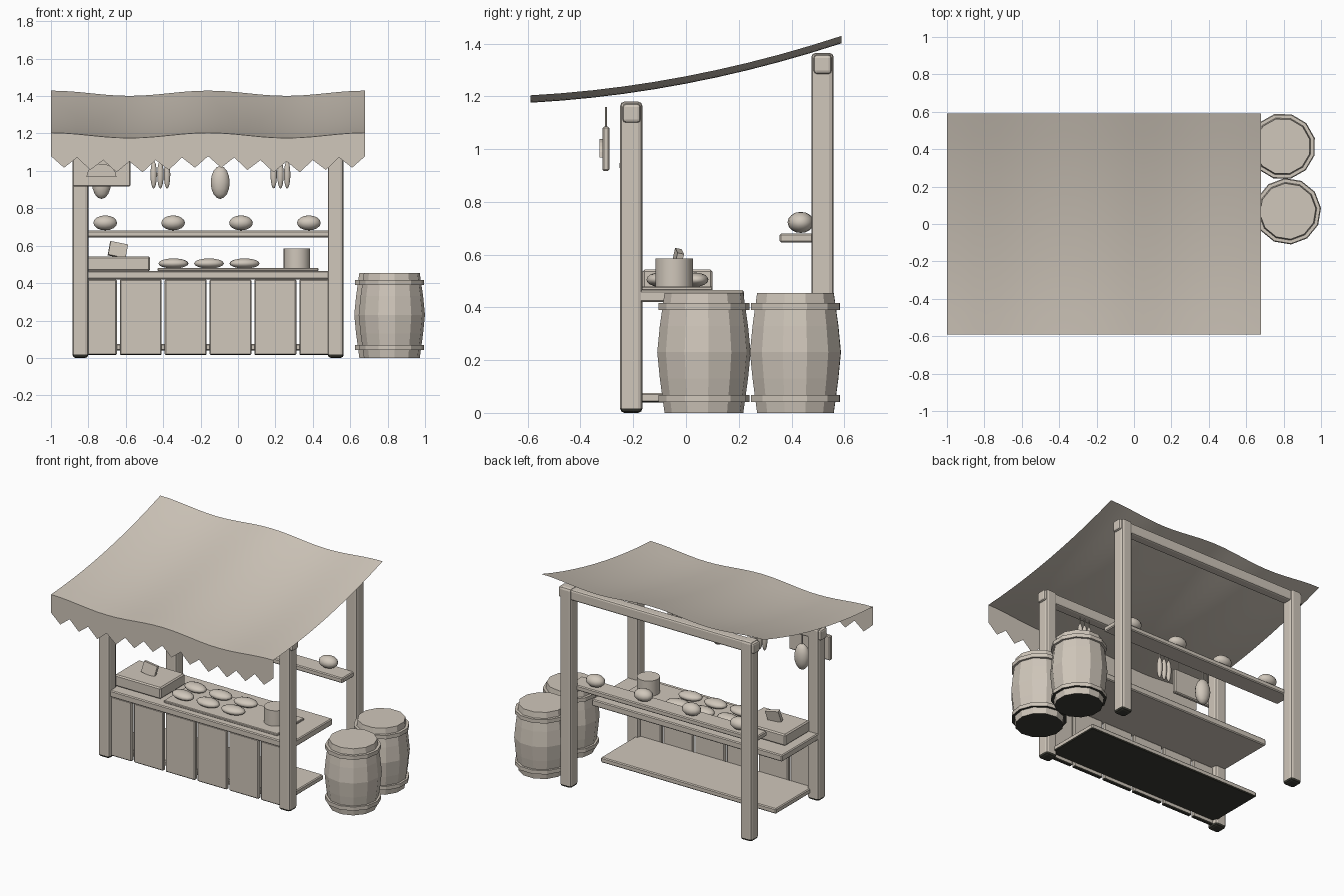
import bpy, bmesh, math

if "Cube" in bpy.data.objects:
    bpy.data.objects.remove(bpy.data.objects["Cube"])

mat = bpy.data.materials.new("warm_beige")
mat.diffuse_color = (0.63, 0.57, 0.495, 1)
mat.use_nodes = True
mat.node_tree.nodes["Principled BSDF"].inputs["Base Color"].default_value = mat.diffuse_color
dark = bpy.data.materials.new("grimy_black")
dark.diffuse_color = (0.045, 0.045, 0.035, 1)
dark.use_nodes = True
dark.node_tree.nodes["Principled BSDF"].inputs["Base Color"].default_value = dark.diffuse_color


def finish(bm, name, loc=(0, 0, 0), smooth=False, angle=None):
    # faces that look down close to the ground are dark
    bm.normal_update()
    for f in bm.faces:
        if f.normal.z < -0.3 and f.calc_center_median().z + loc[2] < 0.06:
            f.material_index = 1
    me = bpy.data.meshes.new(name)
    bm.to_mesh(me)
    bm.free()
    me.materials.append(mat)
    me.materials.append(dark)
    ob = bpy.data.objects.new(name, me)
    ob.location = loc
    bpy.context.scene.collection.objects.link(ob)
    for p in me.polygons:
        p.use_smooth = smooth
    if angle:
        me.set_sharp_from_angle(angle=math.radians(angle))
    return ob


def box(name, x0, x1, y0, y1, z0, z1, bevel=0.006, rot=(0, 0, 0), seg=1):
    bm = bmesh.new()
    bmesh.ops.create_cube(bm, size=1)
    bmesh.ops.scale(bm, vec=(x1 - x0, y1 - y0, z1 - z0), verts=bm.verts)
    if bevel:
        bmesh.ops.bevel(bm, geom=bm.edges[:], offset=bevel, segments=seg, profile=0.5,
                        affect='EDGES')
    ob = finish(bm, name, ((x0 + x1) / 2, (y0 + y1) / 2, (z0 + z1) / 2))
    ob.rotation_euler = rot
    return ob


def blob(name, c, r, seg=14, rings=8, rz=0):
    bm = bmesh.new()
    bmesh.ops.create_uvsphere(bm, u_segments=seg, v_segments=rings, radius=1)
    bmesh.ops.scale(bm, vec=r, verts=bm.verts)
    finish(bm, name, c, True).rotation_euler = (0, 0, rz)


def lathe(name, prof, sides, c, rz=0, smooth=False):
    # closed solid turned from (radius, height) points
    bm = bmesh.new()
    rings = [[bm.verts.new((r * math.cos(2 * math.pi * i / sides),
                            r * math.sin(2 * math.pi * i / sides), z))
              for i in range(sides)] for r, z in prof]
    for a, b in zip(rings, rings[1:]):
        for i in range(sides):
            j = (i + 1) % sides
            bm.faces.new((a[i], a[j], b[j], b[i]))
    bm.faces.new(rings[0][::-1])
    bm.faces.new(rings[-1])
    finish(bm, name, c, smooth, 30 if smooth else None).rotation_euler = (0, 0, rz)


# posts and top beams
for side, x in (("left", -0.885), ("right", 0.48)):
    box(f"front_post_{side}", x, x + 0.085, -0.25, -0.165, 0, 1.18, 0.017, seg=2)
    box(f"back_post_{side}", x, x + 0.085, 0.475, 0.56, 0, 1.365, 0.017, seg=2)
box("front_beam", -0.90, 0.58, -0.24, -0.172, 1.10, 1.172, 0.012, seg=2)
box("back_beam", -0.90, 0.58, 0.484, 0.552, 1.285, 1.358, 0.012, seg=2)

# counter, lower shelf, back shelf
box("countertop", -0.88, 0.56, -0.235, 0.22, 0.42, 0.465)
box("lower_shelf", -0.82, 0.505, -0.20, 0.20, 0.04, 0.075)
box("back_shelf", -0.86, 0.54, 0.355, 0.485, 0.645, 0.68)
for i in range(6):
    x = -0.88 + 0.24 * i
    box(f"front_plank_{i}", x + 0.008, x + 0.232, -0.225, -0.197, 0.015, 0.42)


# cloth canopy with a toothed valance
def cloth(x, y):
    return 1.262 + 0.191 * y + 0.116 * y * y + 0.014 * math.cos(2 * math.pi * (x + 1) / 0.84)


NX, NY = 24, 10
xs = [-1 + 1.68 * i / NX for i in range(NX + 1)]
bm = bmesh.new()
grid = [[bm.verts.new((x, y, cloth(x, y))) for x in xs]
        for y in [-0.59 + 1.18 * j / NY for j in range(NY + 1)]]
for a, b in zip(grid, grid[1:]):
    for i in range(NX):
        bm.faces.new((a[i], a[i + 1], b[i + 1], b[i]))
finish(bm, "canopy", smooth=True)
bm = bmesh.new()
top = [bm.verts.new((x, -0.59, cloth(x, -0.59))) for x in xs]
low = [bm.verts.new((x, -0.59, cloth(x, -0.59) - (0.185 if i % 2 else 0.125)))
       for i, x in enumerate(xs)]
for i in range(NX):
    bm.faces.new((low[i], low[i + 1], top[i + 1], top[i]))
finish(bm, "valance")

# barrels with hoops
for n, (x, y, rz) in enumerate(((0.8225, 0.068, 0.1), (0.794, 0.415, 0.25))):
    c = (x, y, 0)
    lathe(f"barrel_{n}", [(0.15, 0), (0.168, 0.13), (0.178, 0.23), (0.168, 0.33), (0.15, 0.455)],
          12, c, rz)
    for k, z in enumerate((0.042, 0.39)):
        lathe(f"barrel_{n}_hoop_{k}", [(0.174, z), (0.174, z + 0.026)], 12, c, rz)

# goods on the counter
box("crate", -0.82, -0.47, -0.165, 0.10, 0.465, 0.543, 0.008)
box("price_tag", -0.69, -0.595, -0.045, -0.02, 0.54, 0.615, 0, (-0.2, 0.2, 0.1))
box("bread_board", -0.43, 0.43, -0.19, 0.10, 0.463, 0.48, 0.004)
for row, y in enumerate((-0.10, 0.035)):
    for i in range(3):
        blob(f"flat_loaf_{row}_{i}", (-0.345 + 0.19 * i, y, 0.505), (0.082, 0.05, 0.027),
             rz=0.12 * (i - 1))
lathe("pot", [(0.071, 0.478), (0.071, 0.585)], 24, (0.315, -0.045, 0), smooth=True)

# loaves on the back shelf
for i in range(4):
    blob(f"shelf_loaf_{i}", (-0.71 + 0.363 * i, 0.435, 0.722), (0.065, 0.05, 0.04))

# hanging hams and sausages with cords
for i, x in enumerate((-0.73, -0.095)):
    blob(f"ham_{i}", (x, -0.21, 0.938), (0.052, 0.042, 0.088))
    lathe(f"ham_cord_{i}", [(0.005, 1.0), (0.005, 1.11)], 6, (x, -0.21, 0))
for g, x0 in enumerate((-0.415, 0.227)):
    for i in (-1, 0, 1):
        x = x0 + 0.036 * i
        blob(f"sausage_{g}_{i + 1}", (x, -0.205, 0.98), (0.018, 0.018, 0.075), 10)
        lathe(f"sausage_cord_{g}_{i + 1}", [(0.004, 1.04), (0.004, 1.11)], 6, (x, -0.205, 0))

# hanging sign with a raised loaf shape
box("sign_board", -0.885, -0.575, -0.317, -0.29, 0.917, 1.085)
for i, x in enumerate((-0.84, -0.62)):
    lathe(f"sign_cord_{i}", [(0.005, 1.07), (0.005, 1.16)], 6, (x, -0.303, 0))
bm = bmesh.new()
arc = [bm.verts.new((-0.73 + 0.08 * math.cos(math.pi * i / 10), -0.328,
                     0.968 + 0.07 * math.sin(math.pi * i / 10))) for i in range(11)]
face = bm.faces.new(arc)
ext = bmesh.ops.extrude_face_region(bm, geom=[face])
bmesh.ops.translate(bm, vec=(0, 0.014, 0),
                    verts=[v for v in ext["geom"] if isinstance(v, bmesh.types.BMVert)])
bmesh.ops.recalc_face_normals(bm, faces=bm.faces)
finish(bm, "sign_loaf")
